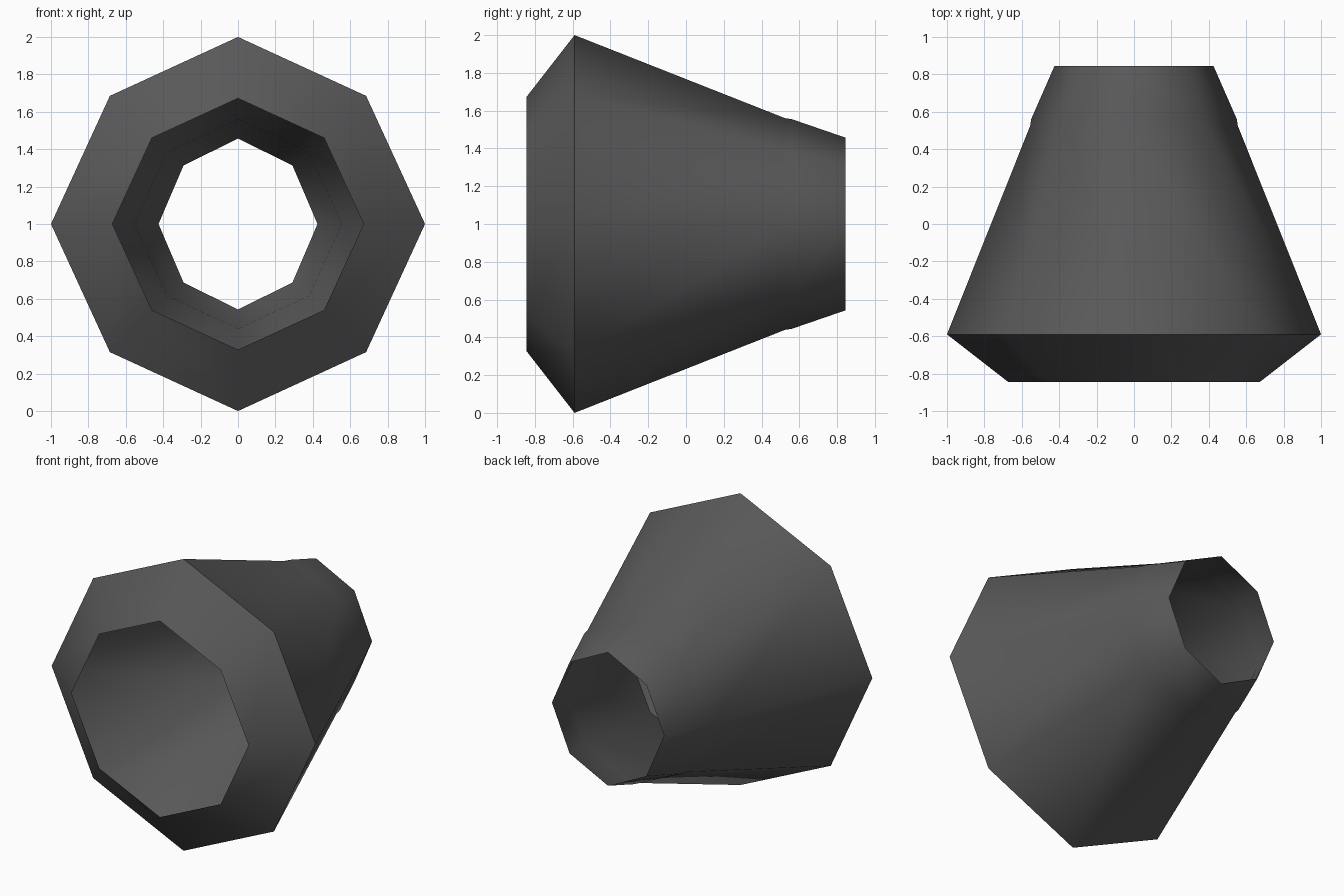
import bpy, bmesh, math

if "Cube" in bpy.data.objects:
    bpy.data.objects.remove(bpy.data.objects["Cube"])

# single dark grey metal
metal = bpy.data.materials.new("dark_grey_metal")
metal.diffuse_color = (0.1, 0.1, 0.1, 1)
metal.use_nodes = True
metal.node_tree.nodes["Principled BSDF"].inputs["Base Color"].default_value = metal.diffuse_color

# rings along the tube axis: y, half width, half height
RINGS = [
    (-0.845, 0.672, 0.672),   # front rim
    (-0.59, 1.0, 1.0),        # widest ring
    (0.525, 0.555, 0.56),     # end of main cone
    (0.56, 0.55, 0.555),      # small collar
    (0.845, 0.425, 0.457),    # rear rim
]
SIDES = 8
CENTRE_Z = 1.0
DIAGONAL = 0.685 / math.cos(math.pi / 4)  # corners between the axes sit slightly in

bm = bmesh.new()


def ring(y, rx, rz):
    verts = []
    for i in range(SIDES):
        a = 2 * math.pi * i / SIDES
        k = DIAGONAL if i % 2 else 1.0
        verts.append(bm.verts.new((rx * k * math.cos(a), y, CENTRE_Z + rz * k * math.sin(a))))
    return verts


# open thin shell, both ends left open
rings = [ring(*r) for r in RINGS]
for a, b in zip(rings, rings[1:]):
    for i in range(SIDES):
        j = (i + 1) % SIDES
        bm.faces.new((a[i], b[i], b[j], a[j]))
for f in bm.faces:
    c = f.calc_center_median()
    f.normal_update()
    if f.normal.x * c.x + f.normal.z * (c.z - CENTRE_Z) < 0:
        f.normal_flip()

mesh = bpy.data.meshes.new("nozzle_shell")
bm.to_mesh(mesh)
bm.free()
mesh.materials.append(metal)
nozzle = bpy.data.objects.new("nozzle_shell", mesh)
bpy.context.collection.objects.link(nozzle)

# smooth round the tube, crisp at the widest ring
bpy.context.view_layer.objects.active = nozzle
nozzle.select_set(True)
bpy.ops.object.shade_smooth_by_angle(angle=math.radians(55))
